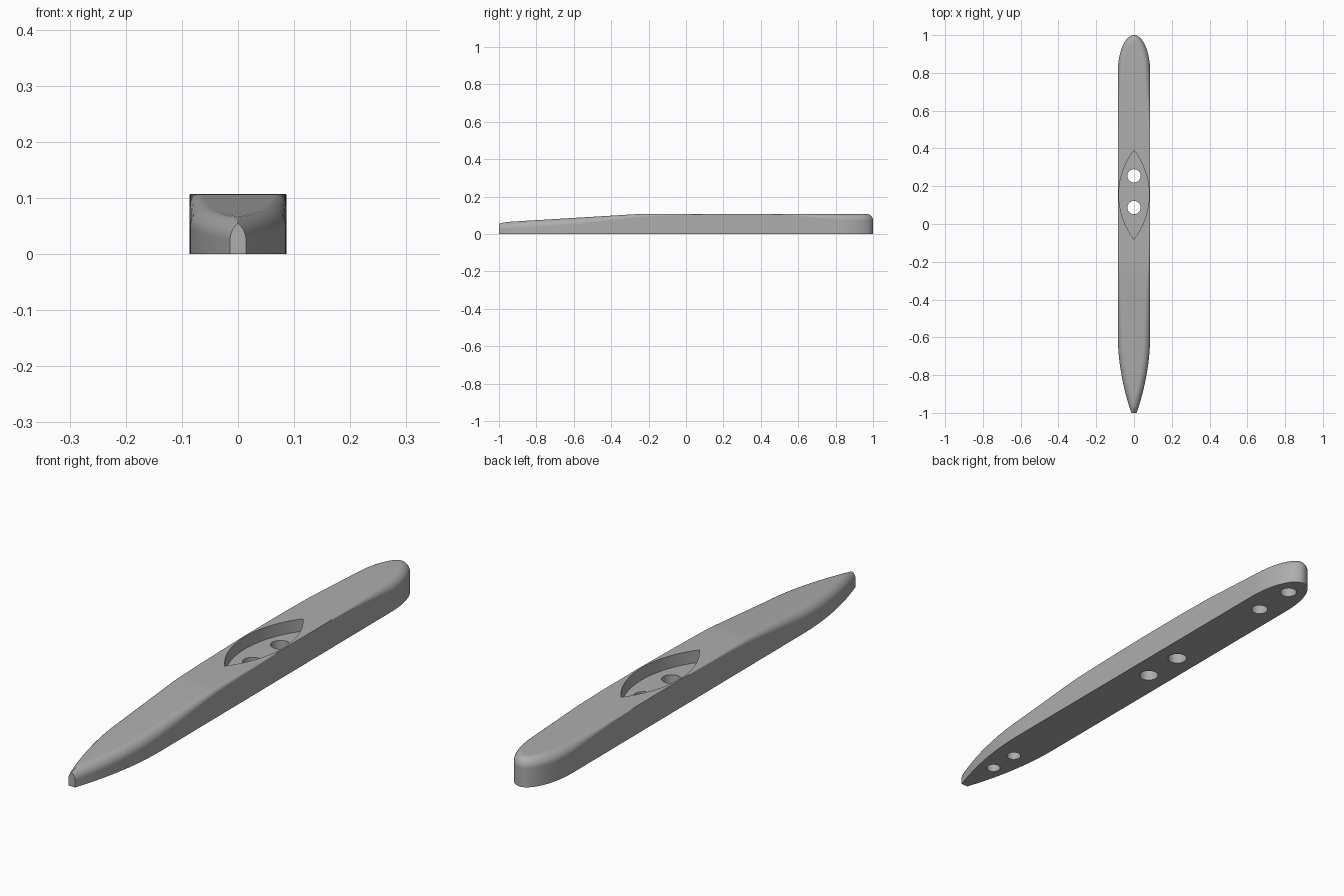
import bpy, bmesh
from math import sin, cos, pi, acos, hypot

if "Cube" in bpy.data.objects:
    bpy.data.objects.remove(bpy.data.objects["Cube"])

HALF_W, TOP, ARC = 0.086, 0.107, 8
NOSE_Y, TAIL_Y = -0.58, 0.8

grey = bpy.data.materials.new("mid grey")
grey.use_nodes = True
grey.diffuse_color = (0.42, 0.42, 0.42, 1)
grey.node_tree.nodes["Principled BSDF"].inputs["Base Color"].default_value = (0.42, 0.42, 0.42, 1)


def lerp_table(table, y):
    for (y0, v0), (y1, v1) in zip(table, table[1:]):
        if y <= y1:
            return v0 + (v1 - v0) * max(0, (y - y0) / (y1 - y0))
    return table[-1][1]


def height(y):
    return lerp_table([(-1, 0.062), (-0.25, TOP), (1, TOP)], y)


def edge_radius(y):
    return lerp_table([(-1, 0.036), (-0.58, 0.036), (-0.14, 0.011), (0.15, 0.001),
                       (0.4, 0.001), (0.54, 0.006), (0.82, 0.034), (1, 0.034)], y)


def half_outline():
    """Plan outline of one side, as (x, y, inward x, inward y)."""
    pts = []
    for i in range(20):                       # tapering nose
        y = -1 + (NOSE_Y + 1) * i / 20
        t = (NOSE_Y - y) / (NOSE_Y + 1)
        pts.append((HALF_W - 0.072 * t * t, y, -1, 0))
    for i in range(48):                       # straight sides
        pts.append((HALF_W, NOSE_Y + (TAIL_Y - NOSE_Y) * i / 48, -1, 0))
    a = 1 - TAIL_Y
    for i in range(25):                       # elliptical tail
        t = pi / 2 * i / 24
        nx, ny = cos(t) / HALF_W, sin(t) / a
        n = hypot(nx, ny)
        pts.append((HALF_W * cos(t), TAIL_Y + a * sin(t), -nx / n, -ny / n))
    return pts


def column(x, y, ix, iy, side):
    """Bottom point, then the rounded top edge, at one outline point."""
    r, h = edge_radius(y), height(y)
    end = pi / 2
    if y < NOSE_Y and x < r:                  # rounding meets at the centre line
        end = acos(1 - x / r)
    pts = [(side * x, y, 0)]
    for k in range(ARC + 1):
        a = end * k / ARC
        d = r * (1 - cos(a))
        pts.append((side * max(0, x + ix * d), y + iy * d, h - r * (1 - sin(a))))
    return pts


def finish(bm, name):
    bmesh.ops.remove_doubles(bm, verts=bm.verts, dist=1e-5)
    bmesh.ops.dissolve_degenerate(bm, edges=bm.edges, dist=1e-6)
    bmesh.ops.recalc_face_normals(bm, faces=bm.faces)
    me = bpy.data.meshes.new(name)
    bm.to_mesh(me)
    bm.free()
    me.materials.append(grey)
    ob = bpy.data.objects.new(name, me)
    bpy.context.collection.objects.link(ob)
    return ob


def prism(name, outline, z0, z1):
    bm = bmesh.new()
    low = [bm.verts.new((x, y, z0)) for x, y in outline]
    high = [bm.verts.new((x, y, z1)) for x, y in outline]
    bm.faces.new(low)
    bm.faces.new(high)
    for i in range(len(low)):
        j = (i + 1) % len(low)
        bm.faces.new((low[i], low[j], high[j], high[i]))
    return finish(bm, name)


def circle(y, r, n=40):
    return [(r * cos(2 * pi * i / n), y + r * sin(2 * pi * i / n)) for i in range(n)]


# Body: a closed strip of columns with the two sides bridged across
bm = bmesh.new()
outline = half_outline()
left, right = [[[bm.verts.new(p) for p in column(*o, s)] for o in outline] for s in (1, -1)]
for i in range(len(outline) - 1):
    for cols in (left, right):
        for k in range(ARC + 1):
            bm.faces.new((cols[i][k], cols[i + 1][k], cols[i + 1][k + 1], cols[i][k + 1]))
    for k in (0, -1):
        bm.faces.new((left[i][k], left[i + 1][k], right[i + 1][k], right[i][k]))
bm.faces.new(left[0] + right[0][::-1])
body = finish(bm, "handle_body")

# Leaf-shaped pocket made of two circular arcs
mid, half_len, half_wid = 0.155, 0.235, 0.08
R = (half_len ** 2 + half_wid ** 2) / (2 * half_wid)
ys = [-half_len + 2 * half_len * i / 32 for i in range(33)]
arc = [((R * R - y * y) ** 0.5 - R + half_wid, mid + y) for y in ys]
arc[0], arc[-1] = (0, mid - half_len), (0, mid + half_len)
leaf = arc + [(-x, y) for x, y in arc[-2:0:-1]]
cutters = [prism("pocket_cutter", leaf, 0.06, 0.2)]

# Two through holes in the pocket, and blind holes underneath at each end
for y, r, depth in [(0.087, 0.035, 0.15), (0.255, 0.035, 0.15), (-0.83, 0.026, 0.045),
                    (-0.71, 0.026, 0.045), (0.74, 0.031, 0.06), (0.91, 0.031, 0.06)]:
    cutters.append(prism("hole_cutter", circle(y, r), -0.05, depth))

bpy.ops.object.select_all(action='DESELECT')
body.select_set(True)
bpy.context.view_layer.objects.active = body
for c in cutters:
    c.hide_render = True
    m = body.modifiers.new("cut", 'BOOLEAN')
    m.operation, m.solver, m.object = 'DIFFERENCE', 'EXACT', c
    bpy.ops.object.modifier_apply(modifier=m.name)
    bpy.data.objects.remove(c)

bpy.ops.object.shade_smooth_by_angle(angle=0.5)
wn = body.modifiers.new("weighted_normals", 'WEIGHTED_NORMAL')
wn.keep_sharp = True
